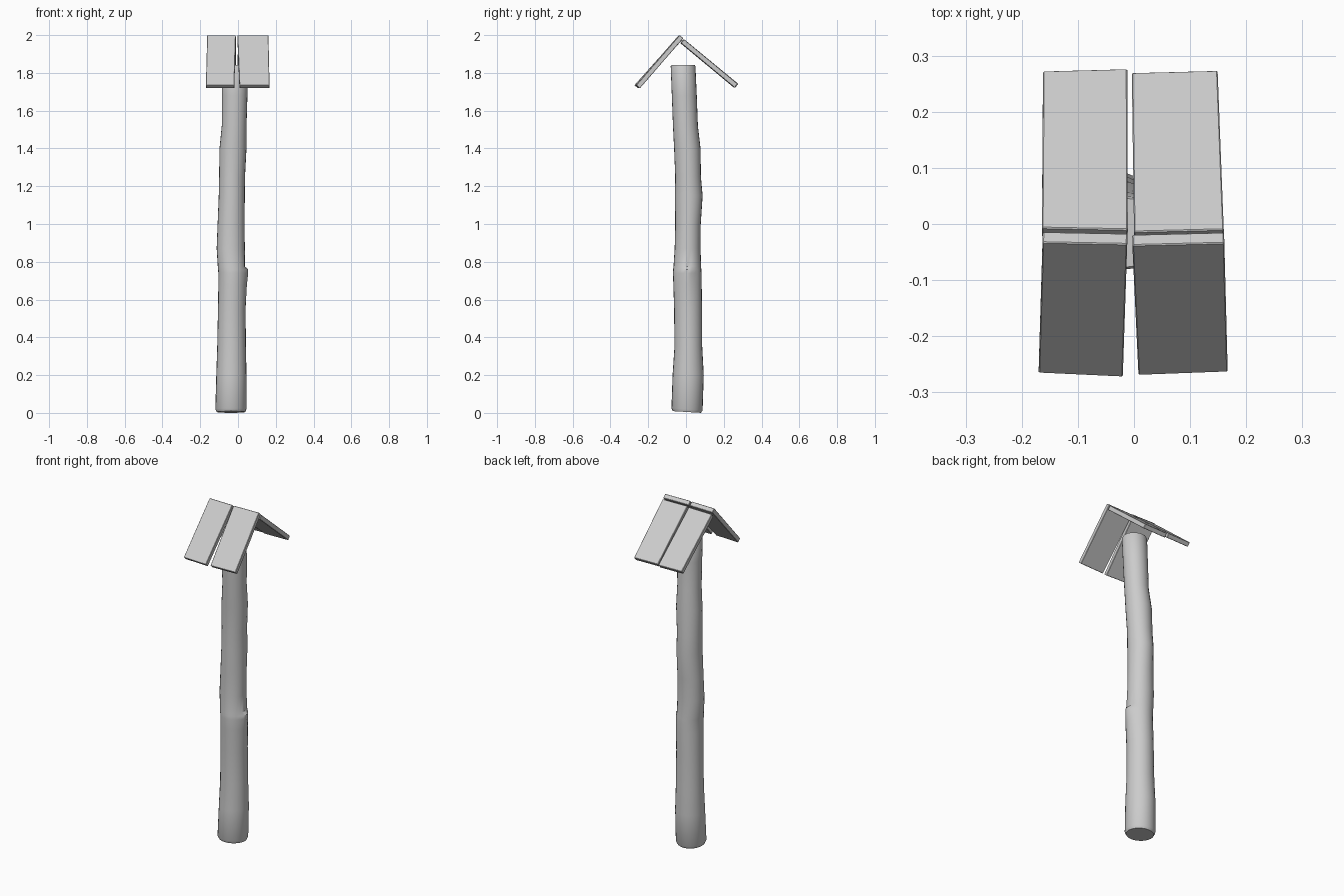
import bpy, bmesh, math
from mathutils import Vector

cube = bpy.data.objects.get("Cube")
if cube:
    bpy.data.objects.remove(cube)

# One flat grey for everything
grey = bpy.data.materials.new("light_grey")
grey.use_nodes = True
colour = (0.6, 0.6, 0.6, 1)
grey.diffuse_color = colour
grey.node_tree.nodes["Principled BSDF"].inputs["Base Color"].default_value = colour


def make_object(name, bm):
    bmesh.ops.recalc_face_normals(bm, faces=bm.faces)
    mesh = bpy.data.meshes.new(name)
    bm.to_mesh(mesh)
    bm.free()
    mesh.materials.append(grey)
    obj = bpy.data.objects.new(name, mesh)
    bpy.context.collection.objects.link(obj)
    return obj


def shade(obj, degrees):
    bpy.ops.object.select_all(action="DESELECT")
    obj.select_set(True)
    bpy.context.view_layer.objects.active = obj
    bpy.ops.object.shade_smooth_by_angle(angle=math.radians(degrees))


# Crooked log post: each row is height, min x, max x, min y, max y
SIDES = 24
LOG = [
    (.005, -.112, .038, -.070, .080),
    (.02, -.120, .045, -.077, .088),
    (.20, -.115, .045, -.071, .094),
    (.35, -.110, .042, -.061, .086),
    (.55, -.106, .040, -.063, .085),
    (.68, -.104, .043, -.067, .083),
    (.74, -.104, .043, -.069, .082),
    (.76, -.106, .042, -.068, .081),
    (.775, -.107, .040, -.066, .080),
    (.87, -.113, .036, -.060, .077),
    (1.0, -.108, .035, -.057, .078),
    (1.15, -.102, .036, -.059, .088),
    (1.25, -.100, .037, -.057, .079),
    (1.40, -.098, .045, -.063, .077),
    (1.52, -.086, .045, -.069, .063),
    (1.68, -.086, .050, -.075, .057),
    (1.835, -.086, .053, -.081, .050),
    (1.842, -.082, .049, -.077, .046),
]
KNOT = {.68: .004, .74: .011, .76: .012, .775: -.004}

bm = bmesh.new()
rings = []
for z, x0, x1, y0, y1 in LOG:
    ring = []
    for i in range(SIDES):
        a = math.tau * i / SIDES
        # Small knot on the left side of the log
        bump = KNOT.get(z, 0) * max(0, math.cos(a)) ** 12
        x = (x0 + x1) / 2 + (x1 - x0) / 2 * math.cos(a) + bump
        y = (y0 + y1) / 2 + (y1 - y0) / 2 * math.sin(a)
        tilt = -.06 * y if z < .1 else 0
        ring.append(bm.verts.new((x, y, z + tilt)))
    rings.append(ring)
for low, high in zip(rings, rings[1:]):
    for i in range(SIDES):
        j = (i + 1) % SIDES
        bm.faces.new((low[i], low[j], high[j], high[i]))
bm.faces.new(rings[0][::-1])
bm.faces.new(rings[-1])
shade(make_object("log_post", bm), 40)


# Roof plank: outer face corners extruded inwards, edges lightly bevelled
def plank(name, corners, thickness=.026):
    pts = [Vector(c) for c in corners]
    normal = (pts[1] - pts[0]).cross(pts[3] - pts[0]).normalized()
    if normal.z < 0:
        normal.negate()
    bm = bmesh.new()
    outer = [bm.verts.new(p) for p in pts]
    inner = [bm.verts.new(p - normal * thickness) for p in pts]
    bm.faces.new(outer)
    bm.faces.new(inner[::-1])
    for i in range(4):
        j = (i + 1) % 4
        bm.faces.new((outer[i], inner[i], inner[j], outer[j]))
    obj = make_object(name, bm)
    bevel = obj.modifiers.new("soft_edges", "BEVEL")
    bevel.width = .002
    bevel.segments = 1


RIDGE, EAVE = 2.0, 1.735
plank("roof_plank_front_right",
      [(-.163, -.033, RIDGE), (-.012, -.036, RIDGE), (-.020, -.273, EAVE), (-.170, -.266, EAVE)])
plank("roof_plank_front_left",
      [(-.003, -.038, RIDGE), (.161, -.034, RIDGE), (.167, -.264, EAVE), (.008, -.270, EAVE)])
plank("roof_plank_back_right",
      [(-.164, -.007, 1.976), (-.011, -.010, 1.976), (-.012, .277, 1.742), (-.162, .273, 1.742)])
plank("roof_plank_back_left",
      [(0, -.014, 1.978), (.160, -.010, 1.978), (.149, .274, 1.742), (-.004, .270, 1.742)])
